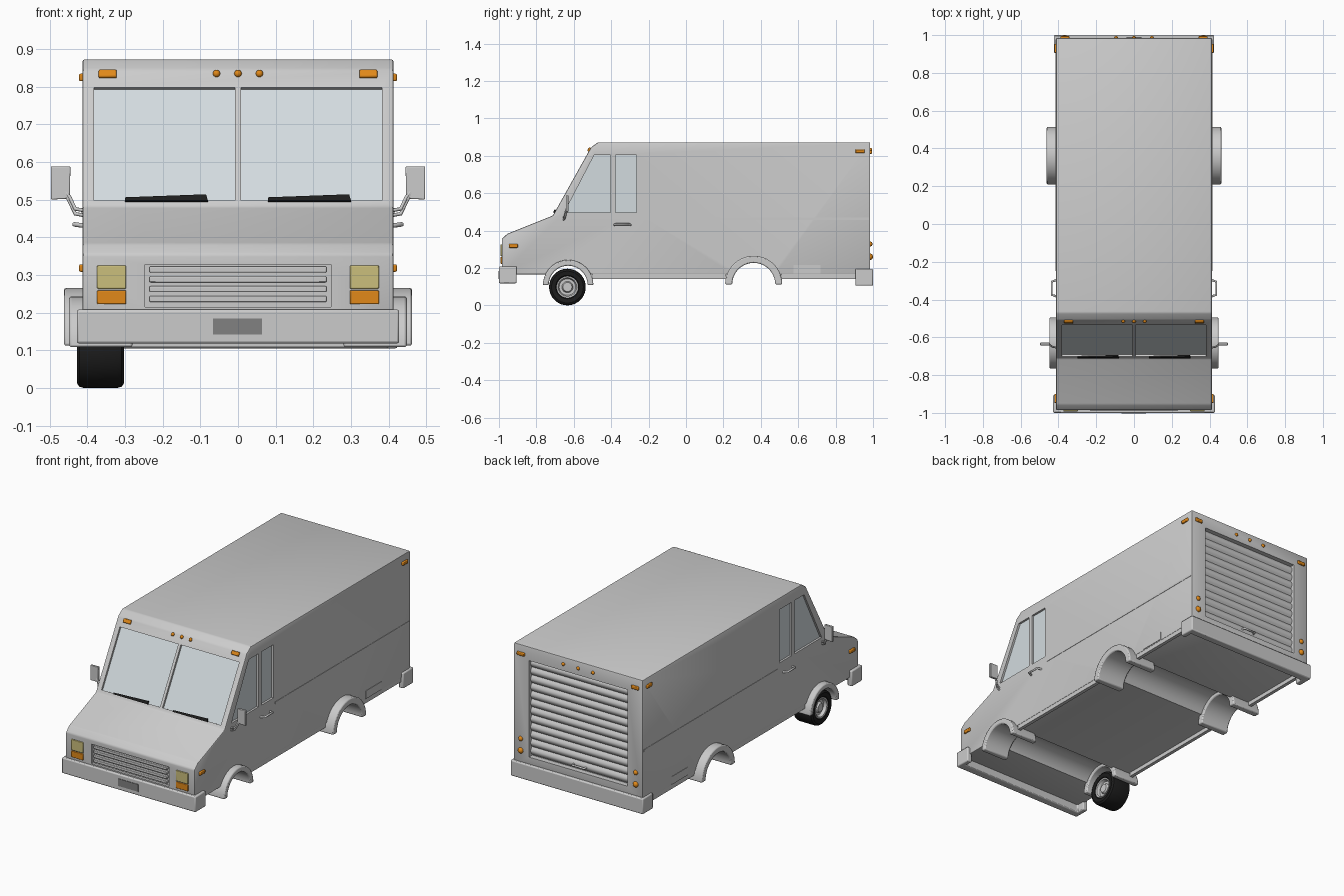
import bpy, bmesh
from math import sin, cos, pi, radians
from mathutils import Vector, Matrix

if "Cube" in bpy.data.objects:
    bpy.data.objects.remove(bpy.data.objects["Cube"])


def material(name, rgb):
    m = bpy.data.materials.new(name)
    m.diffuse_color = (*rgb, 1)
    m.use_nodes = True
    m.node_tree.nodes["Principled BSDF"].inputs["Base Color"].default_value = m.diffuse_color
    return m


BLACK = material("black_rubber", (0.012, 0.012, 0.012))
GLASS = material("pale_glass", (0.65, 0.71, 0.74))
AMBER = material("amber", (0.75, 0.25, 0.01))
YELLOW = material("headlamp_yellow", (0.6, 0.52, 0.2))
DARK = material("plate_grey", (0.22, 0.22, 0.22))

# Working planes: origin, u, v, outward normal
SLOPE = 0.204 / 0.365
FRONT = ((0, -0.985, 0), (1, 0, 0), (0, 0, 1), (0, -1, 0))
BACK = ((0, 0.985, 0), (1, 0, 0), (0, 0, 1), (0, 1, 0))
SIDE = ((0.413, 0, 0), (0, 1, 0), (0, 0, 1), (1, 0, 0))
MID = ((0, 0, 0), (0, 1, 0), (0, 0, 1), (1, 0, 0))
PLAN = ((0, 0, 0), (1, 0, 0), (0, 1, 0), (0, 0, 1))
SHIELD = ((0, -0.712 - 0.48 * SLOPE, 0), (1, 0, 0), (0, SLOPE, 1),
          tuple(Vector((0, -1, SLOPE)).normalized()))


def finish(bm, name, mat=None, mirror=False, bevel=0):
    bmesh.ops.recalc_face_normals(bm, faces=bm.faces)
    me = bpy.data.meshes.new(name)
    bm.to_mesh(me)
    bm.free()
    ob = bpy.data.objects.new(name, me)
    bpy.context.collection.objects.link(ob)
    if mat:
        me.materials.append(mat)
    if mirror:
        ob.modifiers.new("mirror", 'MIRROR').use_clip = False
    if bevel:
        b = ob.modifiers.new("bevel", 'BEVEL')
        b.width, b.segments, b.limit_method = bevel, 2, 'ANGLE'
        b.angle_limit = radians(35)
    return ob


def prism(name, plane, pts, d0, d1, mat=None, mirror=False, bevel=0, ring=0):
    """Extrude an outline along the plane normal; ring > 0 keeps only a rim."""
    o, u, v, n = (Vector(a) for a in plane)
    bm = bmesh.new()
    f = bm.faces.new([bm.verts.new(o + u * a + v * b + n * d0) for a, b in pts])
    if ring:
        bmesh.ops.inset_region(bm, faces=[f], thickness=ring, use_even_offset=True)
        bmesh.ops.delete(bm, geom=[f], context='FACES_ONLY')
    ext = bmesh.ops.extrude_face_region(bm, geom=bm.faces[:], use_keep_orig=True)
    for e in ext['geom']:
        if isinstance(e, bmesh.types.BMVert):
            e.co += n * (d1 - d0)
    return finish(bm, name, mat, mirror, bevel)


def rect(a0, b0, a1, b1):
    return [(a0, b0), (a1, b0), (a1, b1), (a0, b1)]


def arc(cy, cz, r, a0, a1, n):
    return [(cy + r * cos(radians(a0 + (a1 - a0) * i / n)),
             cz + r * sin(radians(a0 + (a1 - a0) * i / n))) for i in range(n + 1)]


def dome(name, loc, r, mirror=False):
    bm = bmesh.new()
    bmesh.ops.create_uvsphere(bm, u_segments=16, v_segments=10, radius=r,
                              matrix=Matrix.Translation(loc))
    finish(bm, name, AMBER, mirror)


def tube(name, pts, r, mat=None):
    cu = bpy.data.curves.new(name, 'CURVE')
    cu.dimensions, cu.bevel_depth, cu.bevel_resolution = '3D', r, 2
    cu.use_fill_caps = True
    sp = cu.splines.new('POLY')
    sp.points.add(len(pts) - 1)
    for p, c in zip(sp.points, pts):
        p.co = (*c, 1)
    ob = bpy.data.objects.new(name, cu)
    bpy.context.collection.objects.link(ob)
    if mat:
        cu.materials.append(mat)


def lathe(name, prof, centre, mat=None, closed=False):
    bm = bmesh.new()
    vs = [bm.verts.new((x, 0, r)) for r, x in prof]
    for a, b in zip(vs, vs[1:] + (vs[:1] if closed else [])):
        if a is not b:
            bm.edges.new((a, b))
    bmesh.ops.spin(bm, geom=bm.verts[:] + bm.edges[:], cent=(0, 0, 0), axis=(1, 0, 0),
                   angle=2 * pi, steps=40)
    bmesh.ops.remove_doubles(bm, verts=bm.verts, dist=1e-5)
    bmesh.ops.translate(bm, verts=bm.verts, vec=centre)
    finish(bm, name, mat)


# Van body
body = prism("body", MID, [(-0.985, 0.165), (-0.985, 0.355), (-0.955, 0.383), (-0.712, 0.48),
             (-0.508, 0.845), (-0.47, 0.872), (0.985, 0.872), (0.985, 0.165)],
             -0.413, 0.413, bevel=0.007)
body.modifiers["bevel"].angle_limit = radians(20)

# Recesses for windows, rear door and grille, plus the wheel channels
windows = [("windscreen", SHIELD, rect(0.008, 0.498, 0.382, 0.798)),
           ("cab_window", SIDE, [(-0.65, 0.497), (-0.403, 0.497), (-0.403, 0.805), (-0.49, 0.805)]),
           ("door_window", SIDE, rect(-0.376, 0.497, -0.265, 0.805))]
ARCHES = [("front_arch", -0.63, 0.108, 0.135, 0.104, 0.448), ("rear_arch", 0.362, 0.112, 0.153, 0.115, 0.462)]
cutters = [prism("cut_" + n, pl, p, -0.02, 0.05, mirror=True) for n, pl, p in windows]
cutters.append(prism("cut_door", BACK, rect(-0.315, 0.235, 0.315, 0.793), -0.03, 0.05))
cutters.append(prism("cut_grille", FRONT, rect(-0.247, 0.215, 0.247, 0.328), -0.015, 0.05))
for n, cy, cz, ro, ri, x in ARCHES:
    cutters.append(prism("cut_" + n, MID, arc(cy, cz, (ro + ri) / 2, 0, 345, 31), -0.6, 0.6))
for c in cutters:
    b = body.modifiers.new("cut", 'BOOLEAN')
    b.object, b.solver = c, 'EXACT'
dg = bpy.context.evaluated_depsgraph_get()
cut_mesh = bpy.data.meshes.new_from_object(body.evaluated_get(dg))
body.modifiers.clear()
body.data = cut_mesh
for c in cutters:
    bpy.data.objects.remove(c)

# Glass and black window seals
for n, pl, p in windows:
    prism(n + "_glass", pl, p, -0.022, -0.012, GLASS, True)
    prism(n + "_seal", pl, p, -0.021, 0.004, BLACK, True, ring=0.012)

# Wheel arches with liners, and sills between them
for n, cy, cz, ro, ri, x in ARCHES:
    prism(n, MID, arc(cy, cz, ro, 0, 180, 20) + arc(cy, cz, ri, 180, 0, 20), 0.28, x, None, True, 0.006)
for i, (a, b) in enumerate([(-0.5, 0.215), (0.51, 0.91)]):
    prism("sill_%d" % i, MID, rect(a, 0.142, b, 0.168), 0.39, 0.41, None, True)

# Bumpers wrapping round the corners
for n, w, s, z0, z1 in [("front_bumper", 0.428, -1, 0.118, 0.208), ("rear_bumper", 0.424, 1, 0.105, 0.195)]:
    i = w - 0.03
    prism(n, PLAN, [(-w, s * 0.905), (-w, s), (w, s), (w, s * 0.905), (i, s * 0.905),
                    (i, s * 0.955), (-i, s * 0.955), (-i, s * 0.905)], z0, z1, bevel=0.006)
prism("number_plate", FRONT, rect(-0.066, 0.142, 0.064, 0.184), 0.012, 0.018, DARK)

# Grille
prism("grille_frame", FRONT, rect(-0.263, 0.207, 0.263, 0.343), -0.005, 0.008, ring=0.018, bevel=0.003)
for i in range(4):
    z = 0.228 + i * 0.026
    prism("grille_bar_%d" % i, FRONT, rect(-0.235, z, 0.235, z + 0.016), -0.016, 0.002, bevel=0.003)

# Headlamps
prism("headlamp_frame", FRONT, rect(0.288, 0.215, 0.382, 0.333), -0.003, 0.01, None, True, 0.002, ring=0.008)
prism("headlamp", FRONT, rect(0.297, 0.263, 0.374, 0.325), -0.002, 0.007, YELLOW, True, 0.003)
prism("indicator", FRONT, rect(0.297, 0.222, 0.374, 0.259), -0.002, 0.007, AMBER, True, 0.003)

# Marker lamps
for n, pl, a, b in [("roof_front", SHIELD, 0.346, 0.832), ("roof_rear", BACK, 0.365, 0.82),
                    ("side_front", SIDE, -0.923, 0.318), ("side_rear", SIDE, 0.93, 0.824)]:
    prism(n + "_marker", pl, rect(a - 0.024, b - 0.01, a + 0.024, b + 0.01), -0.004, 0.009, AMBER, True, 0.004)
y_top = SHIELD[0][1] + SLOPE * 0.834
for i in (-1, 0, 1):
    dome("front_roof_lamp", (i * 0.057, y_top, 0.834), 0.01)
    dome("rear_roof_lamp", (i * 0.095, 0.985, 0.832), 0.01)
dome("tail_lamp_upper", (0.368, 0.983, 0.328), 0.014, True)
dome("tail_lamp_lower", (0.368, 0.983, 0.26), 0.017, True)

# Roller door with rounded slats
N, Z0, H = 12, 0.24, 0.553 / 12
prof = [(0.95, Z0)] + [(0.958 + 0.012 * sin(pi * k / 5), Z0 + H * (i + k / 5))
                       for i in range(N) for k in range(5)] + [(0.958, Z0 + N * H), (0.95, Z0 + N * H)]
prism("roller_door", MID, prof, -0.315, 0.315)
prism("door_surround", BACK, rect(-0.327, 0.225, 0.327, 0.803), -0.01, 0.004, ring=0.012)
tube("roller_door_handle", [(-0.04, 0.965, 0.262), (-0.036, 0.985, 0.262),
                            (0.036, 0.985, 0.262), (0.04, 0.965, 0.262)], 0.006)

# Side trim line and lower hatch
prism("side_trim", SIDE, rect(-0.25, 0.457, 0.978, 0.469), -0.002, 0.002, None, True)
prism("lower_hatch_frame", SIDE, rect(0.565, 0.168, 0.73, 0.226), -0.002, 0.005, None, True, ring=0.006)
prism("lower_hatch", SIDE, rect(0.575, 0.17, 0.72, 0.216), -0.002, 0.002, None, True)

# Door handles and mirrors on both sides
for s, side in ((1, "right"), (-1, "left")):
    tube(side + "_door_handle", [(s * 0.405, -0.385, 0.43), (s * 0.435, -0.375, 0.434),
                                 (s * 0.435, -0.305, 0.434), (s * 0.405, -0.295, 0.43)], 0.006)
    for z in (0.462, 0.475):
        tube(side + "_mirror_arm", [(s * 0.408, -0.655, z - 0.004), (s * 0.432, -0.65, z),
                                    (s * 0.446, -0.64, z + 0.03), (s * 0.465, -0.636, 0.53)], 0.005)
prism("mirror", ((0, -0.634, 0), (1, 0, 0), (0, 0, 1), (0, -1, 0)),
      [(0.446, 0.502), (0.497, 0.5), (0.497, 0.588), (0.445, 0.588)], -0.006, 0.008, None, True, 0.003)

# Wipers
for i, x in enumerate((-0.3, 0.08)):
    prism("wiper_%d" % i, SHIELD, [(x, 0.494), (x + 0.22, 0.494), (x + 0.215, 0.51), (x, 0.502)][::1],
          -0.002, 0.008, BLACK)

# The single fitted wheel, front left
hub = (-0.365, -0.634, 0.098)
half = [(0.055, 0.05), (0.063, 0.06), (0.085, 0.063), (0.095, 0.056), (0.098, 0.045)]
lathe("front_left_tyre", half + [(r, -x) for r, x in half[::-1]], hub, BLACK, True)
half = [(0, 0.052), (0.024, 0.052), (0.03, 0.04), (0.044, 0.04), (0.05, 0.057), (0.058, 0.059)]
lathe("front_left_rim", half + [(r, -x) for r, x in half[::-1]], hub)

# Smooth shading with sharp edges kept
for ob in bpy.context.scene.objects:
    if ob.type == 'MESH':
        ob.select_set(True)
        bpy.context.view_layer.objects.active = ob
bpy.ops.object.shade_smooth_by_angle(angle=radians(30))
